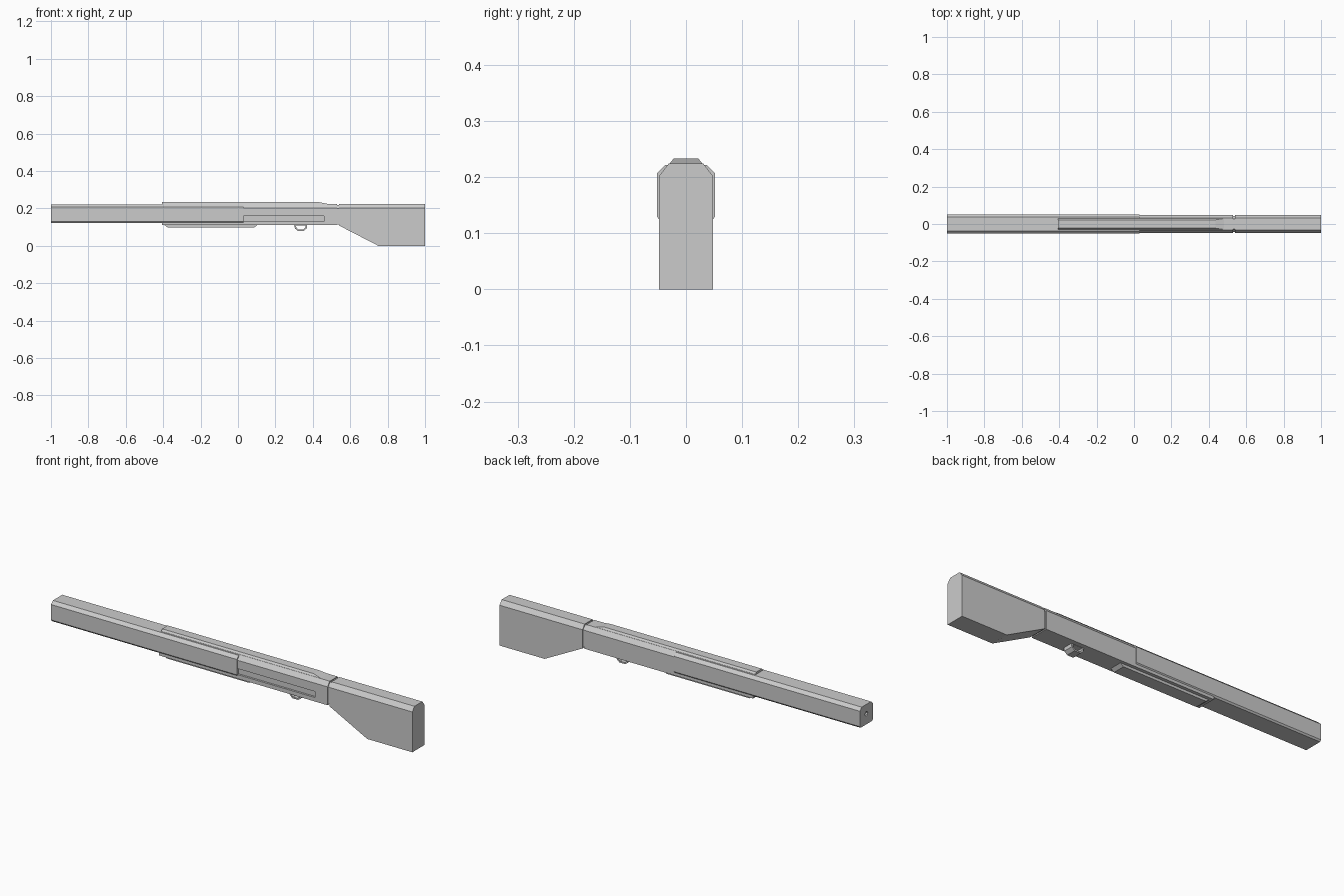
import bpy, bmesh, math
from mathutils import Vector, Matrix

old = bpy.data.objects.get("Cube")
if old:
    bpy.data.objects.remove(old, do_unlink=True)

grey = bpy.data.materials.new("plain grey")
grey.use_nodes = True
colour = (0.6, 0.6, 0.6, 1)
grey.diffuse_color = colour
grey.node_tree.nodes["Principled BSDF"].inputs["Base Color"].default_value = colour


def finish(name, bm):
    bmesh.ops.recalc_face_normals(bm, faces=bm.faces)
    mesh = bpy.data.meshes.new(name)
    bm.to_mesh(mesh)
    bm.free()
    mesh.materials.append(grey)
    ob = bpy.data.objects.new(name, mesh)
    bpy.context.collection.objects.link(ob)
    return ob


def prism(bm, points, offset):
    """Face through the points, pushed along the offset into a solid."""
    face = bm.faces.new([bm.verts.new(p) for p in points])
    out = bmesh.ops.extrude_face_region(bm, geom=[face], use_keep_orig=True)
    moved = [g for g in out["geom"] if isinstance(g, bmesh.types.BMVert)]
    bmesh.ops.translate(bm, verts=moved, vec=Vector(offset))


def along_x(name, half, x0, x1):
    """Solid along x from the right half of a (y, z) section."""
    bm = bmesh.new()
    section = half + [(-y, z) for y, z in reversed(half)]
    prism(bm, [(x0, y, z) for y, z in section], (x1 - x0, 0, 0))
    return finish(name, bm)


def box(name, x0, x1, y0, y1, z0, z1):
    bm = bmesh.new()
    prism(bm, [(x0, y0, z0), (x0, y1, z0), (x0, y1, z1), (x0, y0, z1)], (x1 - x0, 0, 0))
    return finish(name, bm)


def across_y(name, outline, width):
    """Solid across y from an (x, z) outline."""
    bm = bmesh.new()
    prism(bm, [(x, -width, z) for x, z in outline], (0, 2 * width, 0))
    return finish(name, bm)


def cut(ob, cutter):
    mod = ob.modifiers.new("cut", 'BOOLEAN')
    mod.operation = 'DIFFERENCE'
    mod.solver = 'EXACT'
    mod.object = cutter
    bpy.context.view_layer.objects.active = ob
    bpy.ops.object.modifier_apply(modifier=mod.name)
    bpy.data.objects.remove(cutter, do_unlink=True)


# Barrel shroud with the bore drilled into its muzzle end
shroud = along_x("barrel_shroud", [(0.046, 0.122), (0.052, 0.13), (0.052, 0.207), (0.037, 0.222)], -1, 0.03)
bm = bmesh.new()
bmesh.ops.create_cone(bm, cap_ends=True, segments=8, radius1=0.011, radius2=0.011, depth=0.4,
                      matrix=Matrix.Translation((-1, 0, 0.175)) @ Matrix.Rotation(math.pi / 2, 4, 'Y'))
cut(shroud, finish("bore_cutter", bm))

# Receiver with a long slot on its right side
upper = [(0.048, 0.202), (0.031, 0.224)]
receiver = along_x("receiver", [(0.048, 0.11)] + upper, -0.405, 0.53)
cut(receiver, box("slot_cutter", 0.0, 0.46, -0.08, -0.038, 0.13, 0.16))

# Top rib, sloping down and widening at the rear
rib = along_x("top_rib", [(0.031, 0.222), (0.022, 0.233)], -0.405, 0.49)
for v in rib.data.vertices:
    if v.co.z > 0.23 and v.co.x > 0:
        v.co.x = 0.435

# Recessed neck joining receiver and stock
along_x("neck", [(0.043, 0.115), (0.043, 0.2), (0.028, 0.219)], 0.52, 0.55)

# Stock with a sloping underside
stock = along_x("stock", [(0.048, 0)] + upper, 0.54, 1)
cut(stock, across_y("underside_cutter", [(0.5, 0.129), (0.75, 0), (0.75, -0.1), (0.5, -0.1)], 0.1))

# Fore grip plate below the receiver
across_y("fore_grip", [(-0.395, 0.112), (-0.375, 0.097), (0.085, 0.097), (0.105, 0.112)], 0.032)

# Trigger guard loop
guard = [(0.3, 0.112), (0.305, 0.092), (0.318, 0.08), (0.352, 0.08), (0.368, 0.094), (0.37, 0.112)]
hole = [(0.309, 0.109), (0.313, 0.095), (0.322, 0.087), (0.348, 0.087), (0.36, 0.097), (0.362, 0.109)]
loop = across_y("trigger_guard", guard, 0.025)
cut(loop, across_y("guard_cutter", hole, 0.1))
